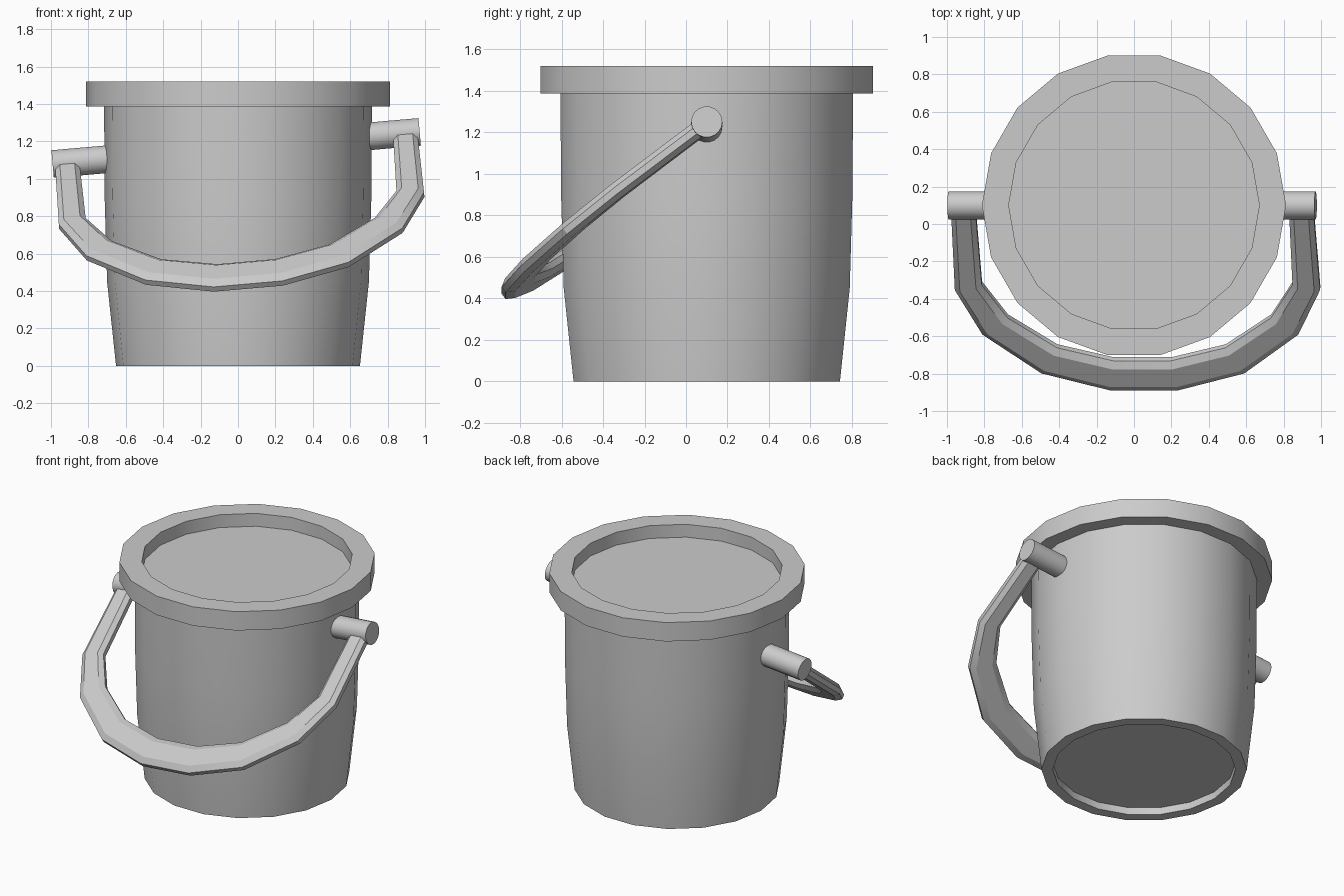
import bpy, bmesh
from math import cos, sin, pi, radians
from mathutils import Vector, Matrix

if "Cube" in bpy.data.objects:
    bpy.data.objects.remove(bpy.data.objects["Cube"])

CENTRE_Y = 0.1
SIDES = 18


def finish(name, bm, matrix, angle=30):
    bmesh.ops.remove_doubles(bm, verts=bm.verts, dist=1e-5)
    bmesh.ops.recalc_face_normals(bm, faces=bm.faces)
    mesh = bpy.data.meshes.new(name)
    bm.to_mesh(mesh)
    bm.free()
    ob = bpy.data.objects.new(name, mesh)
    bpy.context.collection.objects.link(ob)
    ob.matrix_world = matrix
    bpy.ops.object.select_all(action='DESELECT')
    ob.select_set(True)
    bpy.context.view_layer.objects.active = ob
    bpy.ops.object.shade_smooth_by_angle(angle=radians(angle))
    return ob


def skin(bm, rings, loop=False):
    """Join successive rings of vertices with quads."""
    pairs = list(zip(rings, rings[1:])) + ([(rings[-1], rings[0])] if loop else [])
    for a, b in pairs:
        n = len(a)
        for i in range(n):
            j = (i + 1) % n
            bm.faces.new((a[i], a[j], b[j], b[i]))


def lathe(name, profile, loop=False, cap=False):
    bm = bmesh.new()
    rings = [[bm.verts.new((r * cos(2 * pi * i / SIDES), r * sin(2 * pi * i / SIDES), z))
              for i in range(SIDES)] for r, z in profile]
    skin(bm, rings, loop)
    if cap:
        bm.faces.new(rings[0])
        bm.faces.new(rings[-1])
    return finish(name, bm, Matrix.Translation((0, CENTRE_Y, 0)))


# Tapered body with a recessed underside; top cap is the recessed floor in the rim
lathe("bucket_body", [(0.58, 0.05), (0.58, 0), (0.652, 0), (0.70, 0.45), (0.713, 0.9),
                      (0.716, 1.40), (0.675, 1.43)], cap=True)

# Thick rim ring
lathe("bucket_rim", [(0.70, 1.388), (0.813, 1.388), (0.813, 1.52), (0.67, 1.52),
                     (0.67, 1.42)], loop=True)

# Pins and handle share a slightly tilted frame
tilt = Matrix.Translation((-0.01, CENTRE_Y, 1.165)) @ Matrix.Rotation(radians(-5), 4, 'Y')

# Side pins
for side, name in ((-1, "left_pin"), (1, "right_pin")):
    bm = bmesh.new()
    place = Matrix.Translation((side * 0.835, 0, 0)) @ Matrix.Rotation(pi / 2, 4, 'Y')
    bmesh.ops.create_cone(bm, cap_ends=True, segments=18, radius1=0.075, radius2=0.075,
                          depth=0.30, matrix=place)
    finish(name, bm, tilt)

# Handle: flattened octagonal tube, (sideways, distance from pins, width)
half = [(0.907, 0.0, 0.13), (0.907, 0.54, 0.15), (0.777, 0.80, 0.18),
        (0.498, 1.03, 0.195), (0.17, 1.13, 0.20)]
path = half + [(-x, d, w) for x, d, w in reversed(half)]
down = Vector((0, -0.797, -0.604))
normal = Vector((0, -0.604, 0.797))
pts = [Vector((x, 0, 0)) + down * d for x, d, w in path]
bm = bmesh.new()
rings = []
for k, p in enumerate(pts):
    before = (p - pts[k - 1]).normalized() if k > 0 else Vector()
    after = (pts[k + 1] - p).normalized() if k < len(pts) - 1 else Vector()
    lateral = normal.cross((before + after).normalized())
    w = path[k][2] / 2
    rings.append([bm.verts.new(p + lateral * (u * w) + normal * (v * 0.04))
                  for u, v in ((1, .4), (.6, 1), (-.6, 1), (-1, .4),
                               (-1, -.4), (-.6, -1), (.6, -1), (1, -.4))])
skin(bm, rings)
bm.faces.new(rings[0])
bm.faces.new(rings[-1])
finish("handle", bm, tilt, 25)
